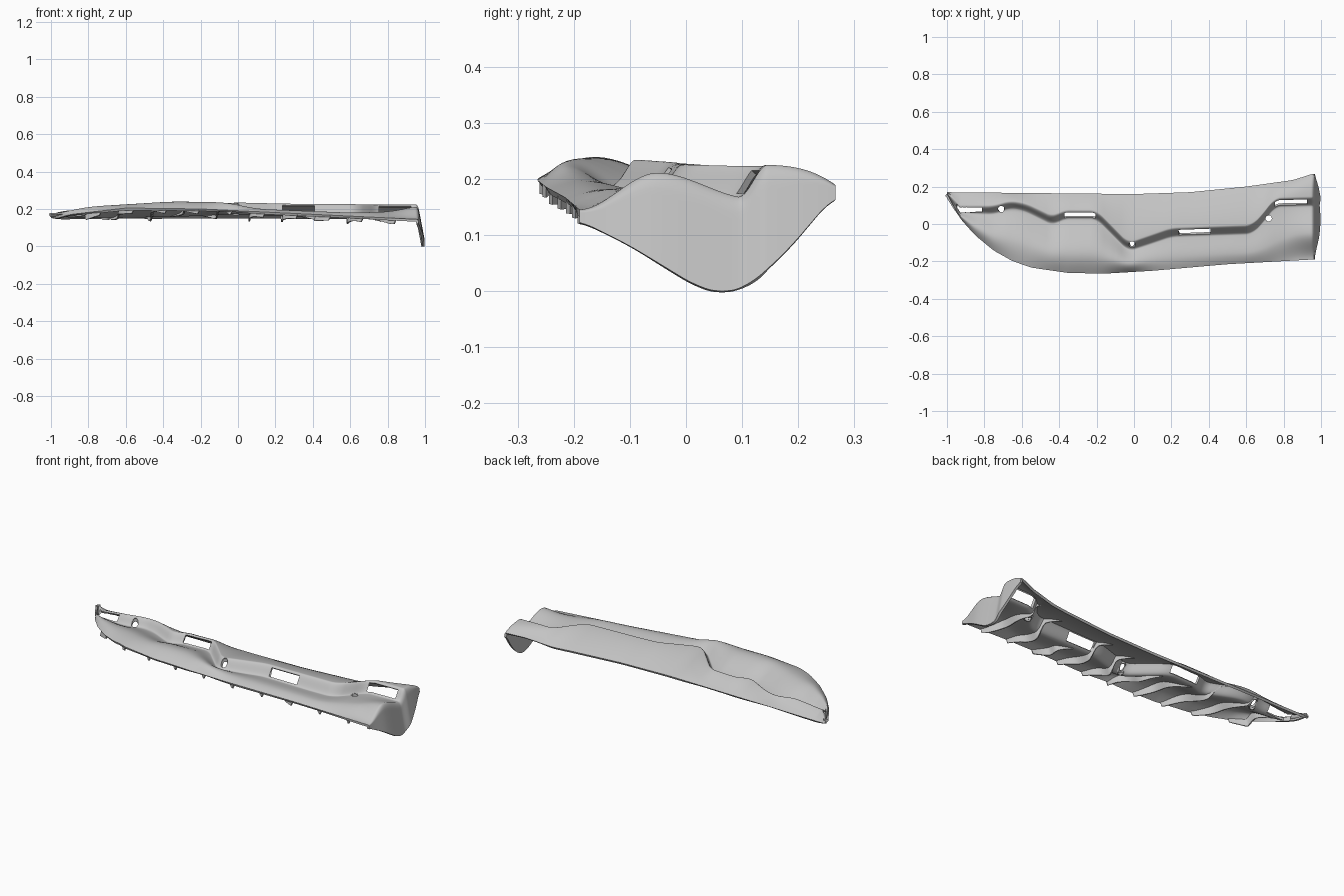
import bpy, bmesh, math

cube = bpy.data.objects.get("Cube")
if cube:
    bpy.data.objects.remove(cube)

grey = bpy.data.materials.new("plain_grey")
grey.use_nodes = True
colour = (0.55, 0.55, 0.55, 1)
grey.diffuse_color = colour
grey.node_tree.nodes["Principled BSDF"].inputs["Base Color"].default_value = colour


def curve(*points, blur=0.02):
    """Piecewise linear curve with softened corners."""
    def raw(x):
        if x <= points[0][0]:
            return points[0][1]
        for (a, p), (b, q) in zip(points, points[1:]):
            if x <= b:
                return p + (q - p) * (x - a) / (b - a)
        return points[-1][1]
    return lambda x: sum(raw(x + blur * k / 2) for k in range(-2, 3)) / 5


def ease(t):
    t = min(max(t, 0), 1)
    return t * t * (3 - 2 * t)


# Plan outline and step line
front = curve((-1, .165), (-.97, .1), (-.93, .03), (-.85, -.06), (-.75, -.142), (-.65, -.198),
              (-.55, -.233), (-.35, -.262), (-.15, -.265), (.1, -.25), (.5, -.215), (.95, -.19),
              blur=.012)
back = curve((-1, .17), (0, .16), (.3, .17), (.6, .2), (.85, .235), (.96, .27))
step_line = curve((-1, .075), (-.75, .075), (-.66, .105), (-.58, .09), (-.43, .015), (-.38, .05),
                  (-.2, .05), (-.03, -.125), (.2, -.045), (.63, -.03), (.69, .03), (.75, .115),
                  (1, .12), blur=.03)
# Heights along the length
lip = curve((-1, .14), (-.9, .17), (-.6, .205), (-.2, .2), (.95, .145))
bulge = curve((-1, .17), (-.8, .212), (-.35, .24), (-.06, .235), (.1, .2), (.6, .18),
              (.82, .185), (.95, .215), blur=.06)
toe = curve((-1, .155), (-.5, .165), (-.3, .17), (0, .178), (.5, .165), (.95, .165))
crest = curve((-1, .185), (-.75, .215), (-.3, .222), (0, .236), (.3, .23), (.95, .225))
rear = curve((-1, .155), (0, .16), (.7, .157), (.95, .19))
WALL = 0.027


def step(x):
    return max(step_line(x), front(x) + .31 * (back(x) - front(x)))


def height(x, y):
    f, b, s = front(x), back(x), step(x)
    end = ease((x - .7) / .2)
    t = min(max((y - f) / max(s - f, .001), 0), 1)
    peak = .32 + .13 * end
    if t < peak:
        rise = math.sin(t / peak * math.pi / 2) * (1 - end) + ease(t / peak) * end
        low = lip(x) + (bulge(x) - lip(x)) * rise
    else:
        low = bulge(x) + (toe(x) - bulge(x)) * ease((t - peak) / (1 - peak))
    r = min(max((y - s) / max(b - s, .001), 0), 1)
    high = crest(x) + (rear(x) - crest(x)) * r ** (1.6 + 1.4 * end)
    return low + (high - low) * ease((y - s + WALL) / (2 * WALL))


def row_y(x, v):
    """Rows cluster on the step wall."""
    f, b, s = front(x), back(x), step(x)
    w = min(WALL, .3 * (s - f), .3 * (b - s))
    if v < .4:
        return f + (s - w - f) * v / .4
    if v < .65:
        return s - w + 2 * w * (v - .4) / .25
    return s + w + (b - s - w) * (v - .65) / .35


# Openings in the step wall
SLOTS = ((-.95, -.81), (-.375, -.205), (.235, .41), (.75, .925))
HOLES = ((-.71, .08), (-.01, -.11), (.72, .03))
RADIUS = .017


def from_hole(p):
    return min(math.hypot(p.x - x, p.y - y) for x, y in HOLES)


def is_open(p):
    in_slot = any(a < p.x < b for a, b in SLOTS) and abs(p.y - step(p.x)) < .5 * WALL
    return in_slot or from_hole(p) < RADIUS


def cut_openings(bm):
    gone = [f for f in bm.faces if is_open(f.calc_center_median())]
    bmesh.ops.delete(bm, geom=gone, context="FACES")
    # Pull the ragged rims onto clean circles
    for v in bm.verts:
        if v.is_boundary and from_hole(v.co) < RADIUS * 1.7:
            x, y = min(HOLES, key=lambda h: abs(h[0] - v.co.x))
            scale = RADIUS / max(math.hypot(v.co.x - x, v.co.y - y), .001)
            v.co.x, v.co.y = x + (v.co.x - x) * scale, y + (v.co.y - y) * scale
            v.co.z = height(v.co.x, v.co.y)


def sheet(name, rows, thickness, offset, angle, cut=None):
    """Grid of points, thickened and smooth shaded."""
    bm = bmesh.new()
    grid = [[bm.verts.new(p) for p in row] for row in rows]
    for a, b in zip(grid, grid[1:]):
        for k in range(len(a) - 1):
            bm.faces.new((a[k], b[k], b[k + 1], a[k + 1]))
    if cut:
        cut(bm)
    mesh = bpy.data.meshes.new(name)
    bm.to_mesh(mesh)
    bm.free()
    mesh.materials.append(grey)
    obj = bpy.data.objects.new(name, mesh)
    bpy.context.collection.objects.link(obj)
    bpy.ops.object.select_all(action="DESELECT")
    obj.select_set(True)
    bpy.context.view_layer.objects.active = obj
    solid = obj.modifiers.new("thickness", "SOLIDIFY")
    solid.thickness, solid.offset = thickness, offset
    bpy.ops.object.modifier_apply(modifier="thickness")
    bpy.ops.object.shade_smooth_by_angle(angle=math.radians(angle))


# Panel surface with the turned-down end flange
COLS, ROWS, END = 260, 72, .95
rows = []
for i in range(COLS + 1):
    x = -1 + (1 + END) * (i / COLS) ** 1.15
    ys = [row_y(x, k / ROWS) for k in range(ROWS + 1)]
    rows.append([(x, y, height(x, y)) for y in ys])
flange_low = curve((-.19, .13), (-.1, .085), (.02, .012), (.065, 0), (.11, .012),
                   (.18, .075), (.265, .175), blur=.025)
edge = rows[-1]
for k in range(1, 13):
    t = k / 12
    ring = []
    for x, y, z in edge:
        bottom = min(flange_low(y) - .004, z - .012)
        drop = (z - bottom) * t ** 1.6
        ring.append((x + .012 * math.sin(min(t * 3, 1) * math.pi / 2) + .038 * drop / .2,
                     y, z - drop))
    rows.append(ring)
sheet("panel", rows, .013, -1, 50, cut_openings)

# Collars under the fixing holes
for n, (x, y) in enumerate(HOLES):
    collar = []
    for k in range(25):
        a = k / 24 * math.tau
        px, py = x + (RADIUS + .003) * math.cos(a), y + (RADIUS + .003) * math.sin(a)
        z = height(px, py) - .006
        collar.append([(px, py, z), (px, py, z - .018)])
    sheet(f"hole_collar_{n + 1}", collar, .005, 0, 40)

# Stiffening ribs under the panel, stopping short of the slots
for n in range(10):
    start = -.73 + n * .175
    y0 = front(start) + .004
    tip = start - .15
    if any(a - .03 < tip < b + .03 for a, b in SLOTS):
        y1 = step(tip) - WALL
    else:
        y1 = step(tip) + .4 * (back(tip) - step(tip))
    top, low = [], []
    for k in range(25):
        t = k / 24
        x = start - .15 * t - .025 * math.sin(t * math.tau)
        y = max(y0 + (y1 - y0) * t, front(x - .012) + .006)
        z = height(x, y) - .008
        depth = (.02 + .034 * math.sin(math.pi * t)) * (1 - t) ** .5
        top.append((x, y, z))
        low.append((x - .01, y, z - depth - .003))
    sheet(f"rib_{n + 1}", [top, low], .008, 0, 35)
